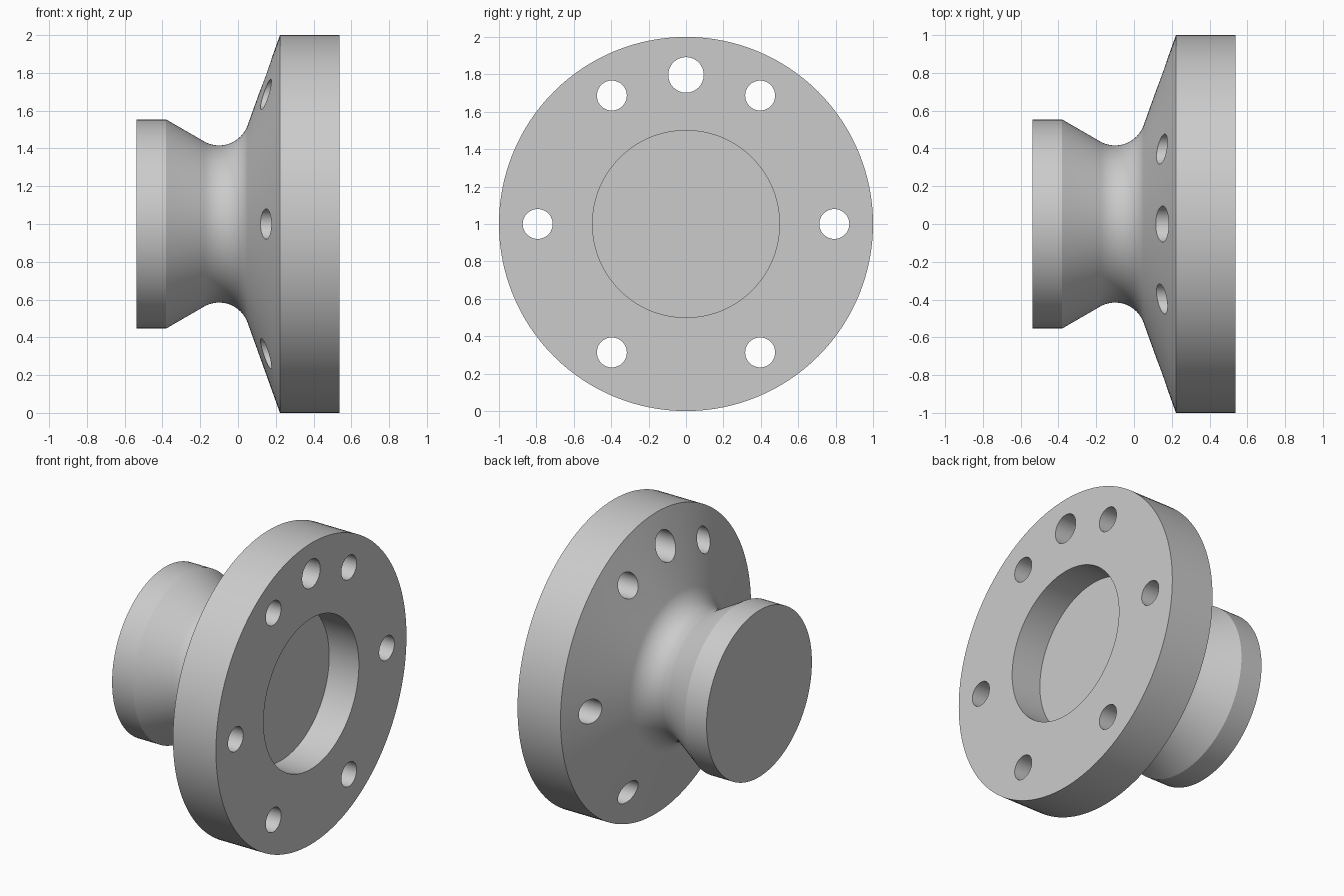
import bpy
import bmesh
import math
from mathutils import Matrix, Vector

cube = bpy.data.objects.get("Cube")
if cube:
    bpy.data.objects.remove(cube, do_unlink=True)

SEGMENTS = 128
AXIS_Z = 1.0
END = 0.538

# Single grey metal
metal = bpy.data.materials.new("grey_metal")
metal.use_nodes = True
metal.diffuse_color = (0.6, 0.6, 0.6, 1)
metal.node_tree.nodes["Principled BSDF"].inputs["Base Color"].default_value = (0.6, 0.6, 0.6, 1)


def add_object(name, bm):
    bmesh.ops.recalc_face_normals(bm, faces=bm.faces)
    mesh = bpy.data.meshes.new(name)
    bm.to_mesh(mesh)
    bm.free()
    mesh.materials.append(metal)
    obj = bpy.data.objects.new(name, mesh)
    bpy.context.collection.objects.link(obj)
    return obj


def neck_fillet(x, radius, bend, start, stop, steps):
    """Arc whose lowest point sits at (x, radius), between two slope angles."""
    points = []
    for i in range(steps + 1):
        a = math.radians(start + (stop - start) * i / steps)
        points.append((x + bend * math.sin(a), radius + bend * (1 - math.cos(a))))
    return points


# Turned body: hub end, waisted neck, conical back, rim and bored recess
profile = [(-END, 0), (-END, 0.553), (-0.38, 0.553)]
profile += neck_fillet(-0.10, 0.416, 0.16, -30, 70.5, 20)
profile += [(0.222, 1.0), (END, 1.0), (END, 0.5), (0.32, 0.5), (0.32, 0)]

bm = bmesh.new()
verts = [bm.verts.new((x, 0, AXIS_Z + r)) for x, r in profile]
edges = [bm.edges.new(pair) for pair in zip(verts, verts[1:])]
bmesh.ops.spin(bm, geom=verts + edges, cent=(0, 0, AXIS_Z), axis=(1, 0, 0),
               angle=math.tau, steps=SEGMENTS, use_duplicate=False)
bmesh.ops.remove_doubles(bm, verts=bm.verts, dist=0.0001)
body = add_object("flanged_hub", bm)

# Six bolt holes on a circle, plus a larger locating hole at the top
holes = [(60 * i, 0.793, 0.08) for i in range(6)] + [(90, 0.797, 0.095)]
bm = bmesh.new()
for degrees, distance, radius in holes:
    a = math.radians(degrees)
    place = Vector((0.35, distance * math.cos(a), AXIS_Z + distance * math.sin(a)))
    bmesh.ops.create_cone(bm, cap_ends=True, segments=48, radius1=radius,
                          radius2=radius, depth=0.8,
                          matrix=Matrix.Translation(place) @ Matrix.Rotation(math.pi / 2, 4, "Y"))
cutter = add_object("hole_cutter", bm)
cutter.hide_render = True

drill = body.modifiers.new("drill_holes", "BOOLEAN")
drill.operation = "DIFFERENCE"
drill.solver = "EXACT"
drill.object = cutter

bpy.ops.object.select_all(action="DESELECT")
body.select_set(True)
bpy.context.view_layer.objects.active = body
bpy.ops.object.modifier_apply(modifier=drill.name)
bpy.data.objects.remove(cutter, do_unlink=True)
bpy.ops.object.shade_smooth_by_angle(angle=math.radians(25))
